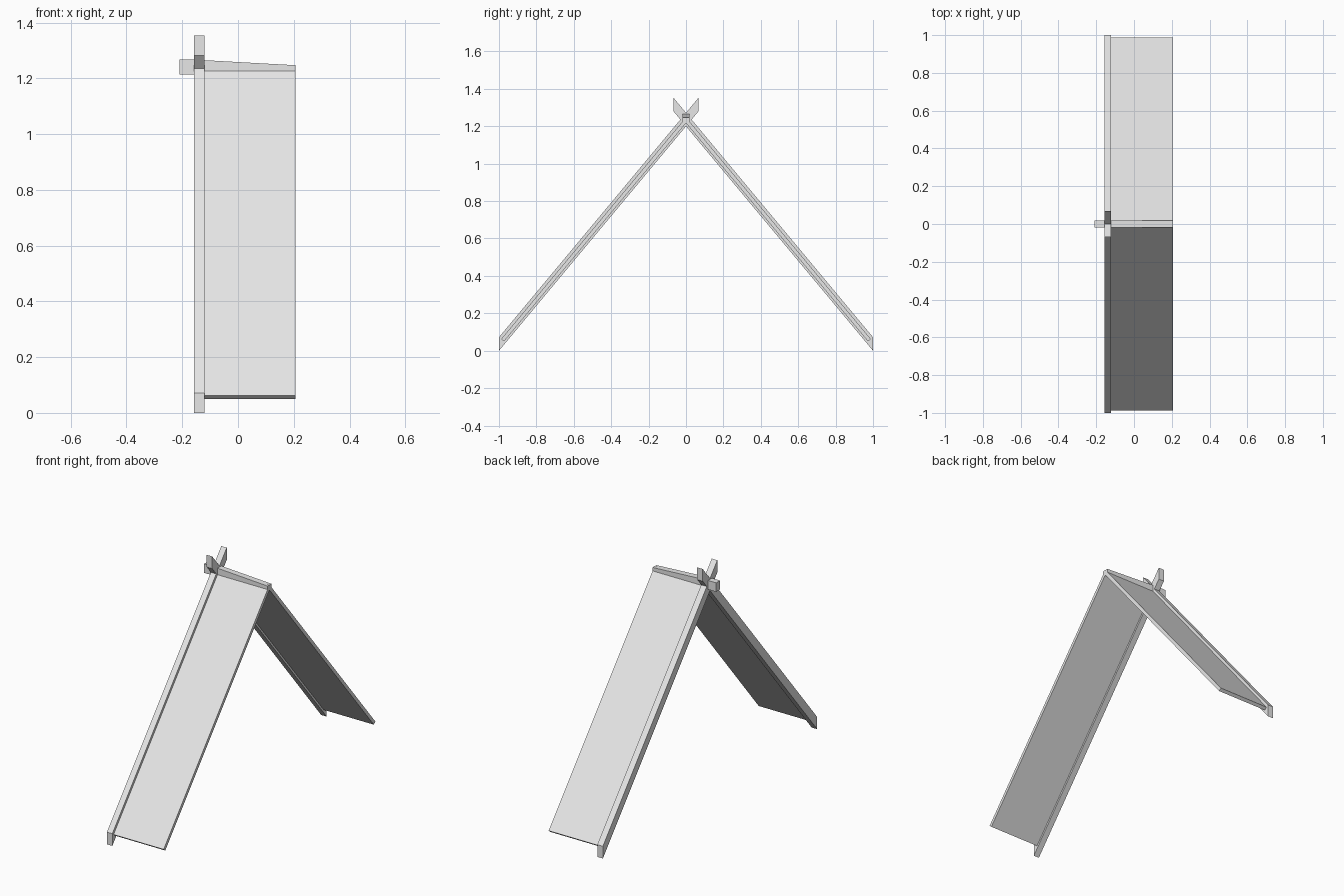
import bpy
import bmesh
from mathutils import Vector

cube = bpy.data.objects.get("Cube")
if cube:
    bpy.data.objects.remove(cube, do_unlink=True)

grey = bpy.data.materials.new("light grey")
grey.use_nodes = True
colour = (0.8, 0.8, 0.8, 1)
grey.diffuse_color = colour
grey.node_tree.nodes["Principled BSDF"].inputs["Base Color"].default_value = colour


def prism(name, outline, offset):
    """Extrude a flat outline of 3D points along an offset."""
    bm = bmesh.new()
    face = bm.faces.new([bm.verts.new(p) for p in outline])
    grown = bmesh.ops.extrude_face_region(bm, geom=[face])
    moved = [v for v in grown["geom"] if isinstance(v, bmesh.types.BMVert)]
    bmesh.ops.translate(bm, verts=moved, vec=Vector(offset))
    # Extruding keeps the first face where closed, so seal any open end
    edges = [e for e in bm.edges if e.is_boundary]
    if edges:
        bmesh.ops.holes_fill(bm, edges=edges)
    bmesh.ops.recalc_face_normals(bm, faces=bm.faces)
    mesh = bpy.data.meshes.new(name)
    bm.to_mesh(mesh)
    bm.free()
    mesh.materials.append(grey)
    obj = bpy.data.objects.new(name, mesh)
    bpy.context.scene.collection.objects.link(obj)
    return obj


PITCH = 1.2                  # rise per unit of run
GABLE, VERGE = -0.121, 0.206  # ends of the roof panels along x
BOARD = 0.036                # gable board thickness
TIP = 0.068                  # how far a board runs past the ridge

for side, label in ((-1, "front"), (1, "back")):
    # Gable board with upright cut ends, crossing its twin at the ridge
    rise = PITCH * (1 + TIP)
    board = [(1, 0), (1, 0.072), (-TIP, rise + 0.072), (-TIP, rise)]
    prism(label + "_gable_board",
          [(GABLE, side * y, z) for y, z in board], (-BOARD, 0, 0))

    # Thin roof panel with a square-cut eave
    eave, ridge_z = 0.988, 0.0625 + PITCH * 0.988
    panel = [(eave, 0.0625), (0, ridge_z), (0, ridge_z - 0.031), (0.973, 0.05)]
    prism(label + "_roof_panel",
          [(GABLE, side * y, z) for y, z in panel], (VERGE - GABLE, 0, 0))

# Ridge beam, tapering towards the verge and poking out past the boards
beam = [(-0.21, 1.214), (-0.21, 1.267), (GABLE - BOARD, 1.267),
        (VERGE, 1.247), (VERGE, 1.214)]
prism("ridge_beam", [(x, -0.018, z) for x, z in beam], (0, 0.036, 0))
